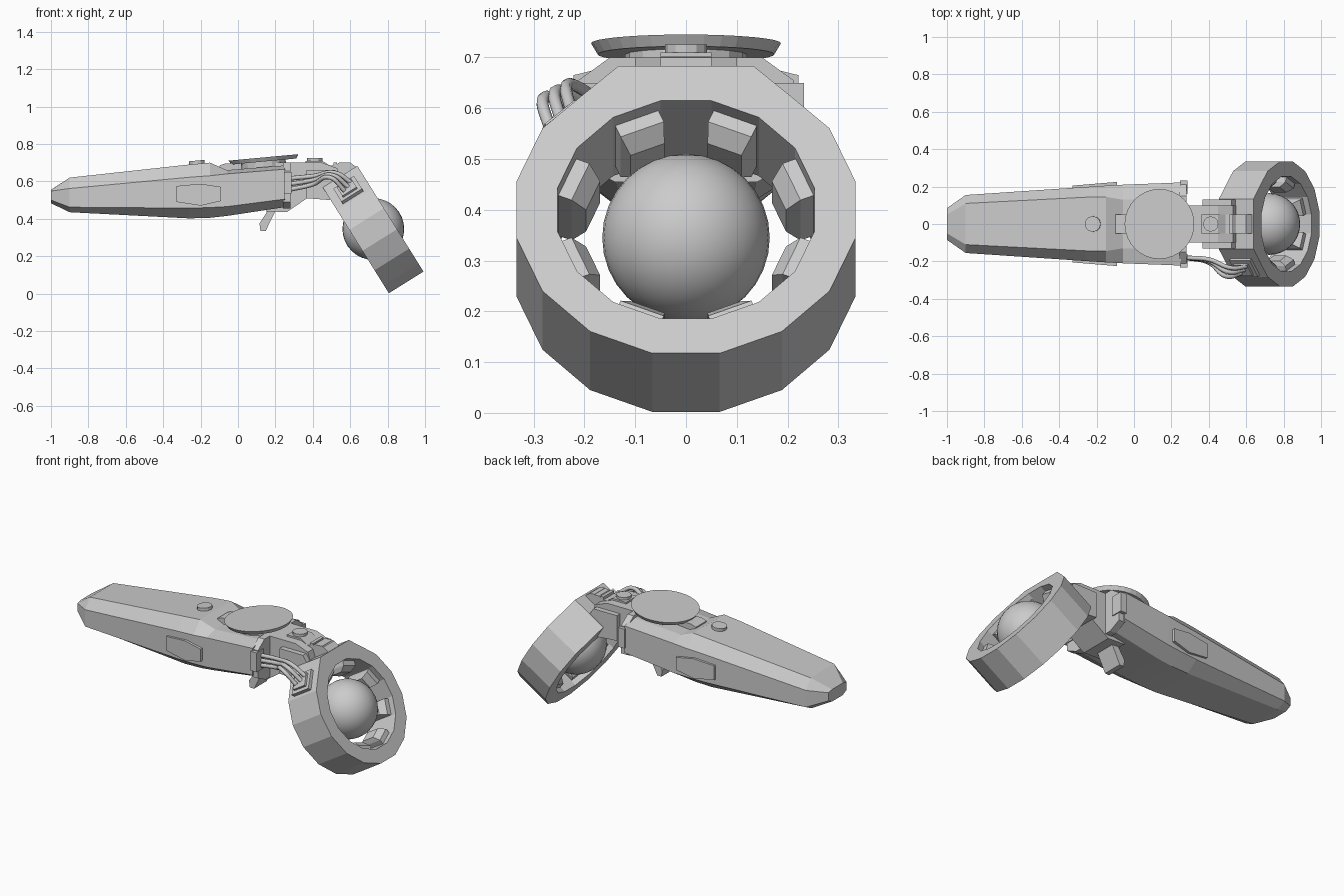
import bpy, bmesh, math
from mathutils import Matrix, Vector

if "Cube" in bpy.data.objects:
    bpy.data.objects.remove(bpy.data.objects["Cube"])

RING = Matrix.Translation((0.7225, 0, 0.3425)) @ Matrix.Rotation(math.radians(-32), 4, 'Y')


def mesh(name, verts, faces, m=Matrix()):
    me = bpy.data.meshes.new(name)
    me.from_pydata([m @ Vector(v) for v in verts], [], faces)
    bm = bmesh.new()
    bm.from_mesh(me)
    bmesh.ops.recalc_face_normals(bm, faces=bm.faces)
    bm.to_mesh(me)
    bm.free()
    ob = bpy.data.objects.new(name, me)
    bpy.context.collection.objects.link(ob)
    return ob


def loft(name, sections, m=Matrix()):
    n = len(sections[0])
    verts = [v for s in sections for v in s]
    faces = [list(range(n)), list(range(len(verts) - n, len(verts)))]
    for k in range(len(sections) - 1):
        for i in range(n):
            j = (i + 1) % n
            faces.append([k*n + i, k*n + j, (k+1)*n + j, (k+1)*n + i])
    return mesh(name, verts, faces, m)


def side_profile(name, pts, y0, y1):
    return loft(name, [[(x, y, z) for x, z in pts] for y in (y0, y1)])


def box(name, lo, hi, m=Matrix()):
    return loft(name, [[(lo[0], lo[1], z), (hi[0], lo[1], z), (hi[0], hi[1], z), (lo[0], hi[1], z)]
                       for z in (lo[2], hi[2])], m)


def disc(name, r, h, n, loc, tilt=0, taper=1.0):
    m = Matrix.Translation(loc) @ Matrix.Rotation(math.radians(tilt), 4, 'Y')
    return loft(name, [[(r*t*math.cos(2*math.pi*i/n), r*t*math.sin(2*math.pi*i/n), z) for i in range(n)]
                       for z, t in ((-h/2, taper), (h/2, 1))], m)


def octagon(x, *zw):
    half = [(x, w, z) for z, w in zw]
    return half + [(x, -y, z) for x, y, z in reversed(half)]


# faceted main body
loft("body", [
    octagon(-1.0, (.555, .05), (.548, .085), (.50, .085), (.483, .05)),
    octagon(-0.9, (.62, .11), (.562, .155), (.462, .155), (.435, .10)),
    octagon(-0.26, (.69, .143), (.622, .198), (.457, .198), (.402, .13)),
    octagon(-0.15, (.70, .145), (.63, .205), (.46, .205), (.405, .13)),
    octagon(-0.06, (.66, .13), (.64, .21), (.465, .21), (.415, .13)),
    octagon(0.25, (.685, .14), (.665, .222), (.505, .222), (.462, .14))])
# front collar
loft("collar", [octagon(x, (.70, .15), (.655, .212), (.49, .212), (.455, .14)) for x in (.24, .28)])

# hexagonal side panels and collar tabs
for s in (1, -1):
    tag = "left" if s > 0 else "right"
    hexa = [(-.33, .575), (-.2, .587), (-.09, .57), (-.09, .495), (-.2, .47), (-.33, .49)]
    loft("side_panel_" + tag, [[(x, s*(yo + .02*(x + .33)/.24), z) for x, z in hexa] for yo in (.16, .205)])
    box("collar_tab_" + tag, (.245, min(s*.16, s*.232), .535), (.285, max(s*.16, s*.232), .65))

# tilted top disc, its pedestal and rear tab
disc("top_disc", .187, .022, 32, (.137, 0, .717), -5.3, .93)
disc("disc_pedestal", .12, .06, 16, (.137, 0, .685), -5.3)
side_profile("disc_tab", [(-.10, .65), (-.10, .685), (-.07, .695), (.02, .70), (.02, .65)], -.05, .05)

# neck linking body to ring
side_profile("neck", [(.15, .44), (.26, .435), (.37, .51), (.50, .51), (.56, .58),
                      (.53, .67), (.45, .70), (.2, .70)], -.10, .10)
side_profile("neck_saddle", [(.365, .51), (.49, .50), (.56, .60), (.52, .66), (.365, .66)], -.13, .13)
side_profile("hinge_plate", [(.36, .69), (.36, .71), (.45, .71), (.49, .685), (.52, .685), (.54, .70),
                             (.60, .70), (.635, .675), (.55, .60)], -.05, .05)
for i, x in enumerate((.51, .57)):
    box(f"hinge_rib_{i}", (x, -.05, .66), (x + .02, .05, .702))

# round buttons
disc("rear_button", .042, .022, 12, (-.22, 0, .70), -5)
disc("neck_button", .041, .025, 12, (.41, 0, .713))

# trigger below the neck
side_profile("trigger", [(.17, .46), (.115, .375), (.12, .335), (.148, .335), (.21, .46)], -.06, .06)

# sixteen-sided ring with a widened flat top
def polygon(r):
    return [[r*math.sin(math.radians(11.25 + 22.5*i)), r*math.cos(math.radians(11.25 + 22.5*i))]
            for i in range(16)]


outer, inner = polygon(.34), polygon(.258)
outer[0][0], outer[15][0] = .133, -.133
for i in (1, 14):
    outer[i] = [math.copysign(.209, outer[i][0]), .261]
verts = [(x, *p) for loop, x in ((outer, -.109), (outer, .109), (inner, .109), (inner, -.109)) for p in loop]
faces = [[a*16 + i, a*16 + (i+1) % 16, (a+1) % 4*16 + (i+1) % 16, (a+1) % 4*16 + i]
         for a in range(4) for i in range(16)]
mesh("ring", verts, faces, RING)

# tapered lugs around the inside of the ring
for k in range(8):
    m = RING @ Matrix.Rotation(math.radians(22.5 + 45*k), 4, 'X')
    loft(f"ring_lug_{k}", [[(-d, -w, r), (d, -w, r), (d, w, r), (-d, w, r)]
                           for r, d, w in ((.258, .075, .046), (.225, .075, .046), (.198, .04, .036))], m)

# smooth ball in the ring
bpy.ops.mesh.primitive_uv_sphere_add(segments=32, ring_count=16, radius=.165, location=(.7235, 0, .345))
bpy.context.object.name = "ball"
bpy.ops.object.shade_smooth()

# cable socket on the ring facet
m = RING @ Matrix.Rotation(math.radians(43), 4, 'X')
box("cable_socket", (-.065, -.06, .32), (.065, .06, .352), m)
box("cable_socket_inner", (-.045, -.04, .34), (.045, .04, .365), m)

# three cables
for k in range(3):
    cu = bpy.data.curves.new(f"cable_{k}", 'CURVE')
    cu.dimensions = '3D'
    cu.bevel_depth = .012
    cu.bevel_resolution = 2
    cu.use_fill_caps = True
    cu.resolution_u = 8
    sp = cu.splines.new('BEZIER')
    pts = [(.27, -.18, .615 - .03*k), (.40, -.19 - .008*k, .628 - .022*k),
           (.52 - .015*k, -.235 - .022*k, .645 - .012*k), (.61 - .02*k, -.225 - .02*k, .59 - .02*k)]
    sp.bezier_points.add(len(pts) - 1)
    for bp, p in zip(sp.bezier_points, pts):
        bp.co = p
        bp.handle_left_type = bp.handle_right_type = 'AUTO'
    bpy.context.collection.objects.link(bpy.data.objects.new(f"cable_{k}", cu))
